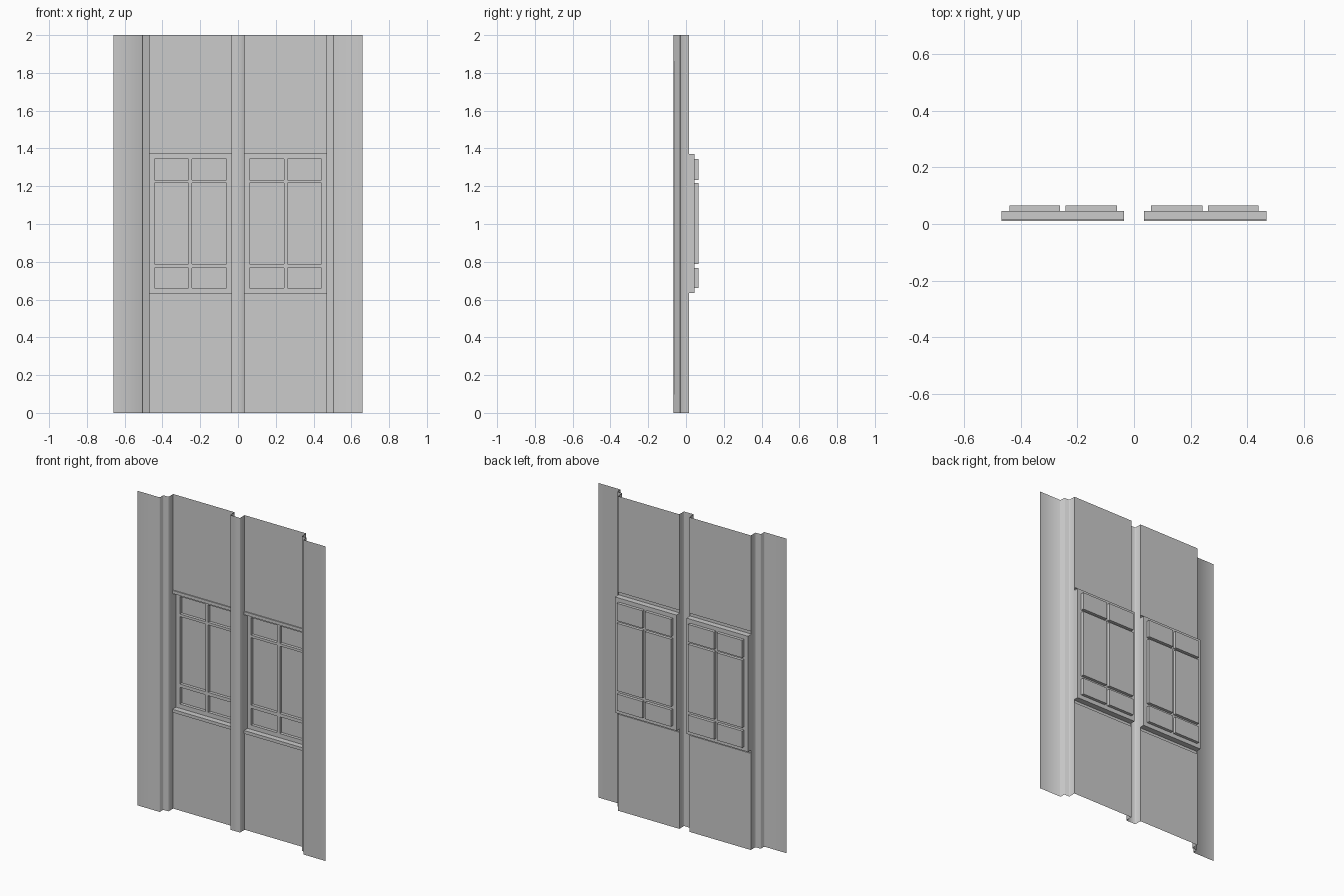
import bpy, bmesh

if "Cube" in bpy.data.objects:
    bpy.data.objects.remove(bpy.data.objects["Cube"])

HEIGHT = 2.0
WALL_Y, STEP_Y, FRONT_Y = 0.017, -0.03, -0.065   # panel, pilaster and outer strip depths
TRIM_Y, FRAME_Y, PANE_Y = 0.010, 0.046, 0.065    # window depths
X_IN, X_OUT, X_STEP, X_END = 0.035, 0.468, 0.505, 0.66
Z_SILL, Z_LOW, Z_HIGH, Z_HEAD = 0.614, 0.634, 1.37, 1.39


def finish(name, bm):
    mesh = bpy.data.meshes.new(name)
    bm.to_mesh(mesh)
    bm.free()
    obj = bpy.data.objects.new(name, mesh)
    bpy.context.collection.objects.link(obj)
    return obj


def upright(name, profile, z0=0.0, z1=HEIGHT, bevel=0.0):
    """Sheet made by raising an open x-y profile from z0 to z1."""
    bm = bmesh.new()
    lo = [bm.verts.new((x, y, z0)) for x, y in profile]
    hi = [bm.verts.new((x, y, z1)) for x, y in profile]
    for i in range(len(profile) - 1):
        bm.faces.new((lo[i], lo[i + 1], hi[i + 1], hi[i])).smooth = bevel > 0
    obj = finish(name, bm)
    if bevel:
        mod = obj.modifiers.new("softened_corners", 'BEVEL')
        mod.width = bevel
        mod.segments = 1
    return obj


def window(name, side):
    """Recessed frame with six deeper panes and its surrounding reveal."""
    xs = sorted(side * x for x in (X_IN, 0.06, 0.243, 0.262, 0.441, X_OUT))
    zs = [Z_LOW, 0.661, 0.767, 0.788, 1.217, 1.233, 1.344, Z_HIGH]
    bm = bmesh.new()
    grid = [[bm.verts.new((x, FRAME_Y, z)) for x in xs] for z in zs]
    panes = []
    for j in range(len(zs) - 1):
        for i in range(len(xs) - 1):
            f = bm.faces.new((grid[j][i], grid[j][i + 1], grid[j + 1][i + 1], grid[j + 1][i]))
            if i % 2 and j % 2:
                panes.append(f)
    rim = [e for e in bm.edges if e.is_boundary]

    # panes pushed backwards
    res = bmesh.ops.extrude_face_region(bm, geom=panes)
    bmesh.ops.translate(bm, vec=(0, PANE_Y - FRAME_Y, 0),
                        verts=[v for v in res["geom"] if isinstance(v, bmesh.types.BMVert)])
    bmesh.ops.delete(bm, geom=[f for f in panes if f.is_valid], context='FACES_ONLY')

    # reveal brought forward to the wall
    res = bmesh.ops.extrude_edge_only(bm, edges=rim)
    for v in res["geom"]:
        if isinstance(v, bmesh.types.BMVert):
            v.co.y = TRIM_Y if v.co.z in (min(v.co.z, grid[0][0].co.z), max(v.co.z, grid[-1][0].co.z)) else WALL_Y

    # drop the lines that only split flat frame surfaces, and face the front
    bmesh.ops.recalc_face_normals(bm, faces=bm.faces)
    if max(bm.faces, key=lambda f: f.calc_center_median().y).normal.y > 0:
        bmesh.ops.reverse_faces(bm, faces=bm.faces)
    bmesh.ops.dissolve_limit(bm, angle_limit=0.02, verts=bm.verts, edges=bm.edges)
    return finish(name, bm)


def trim(name, side, z_wall, z_open):
    """Thin raised band joining the wall to the window opening."""
    pts = [(WALL_Y, z_wall), (TRIM_Y, z_wall), (TRIM_Y, z_open)]
    x0, x1 = sorted((side * X_IN, side * X_OUT))
    bm = bmesh.new()
    rows = [[bm.verts.new((x, y, z)) for x in (x0, x1)] for y, z in pts]
    for a, b in zip(rows, rows[1:]):
        quad = (a[0], a[1], b[1], b[0])
        bm.faces.new(quad if z_open > z_wall else quad[::-1])
    return finish(name, bm)


# central pilaster
upright("centre_pilaster", [(-X_IN, WALL_Y), (-X_IN, STEP_Y), (X_IN, STEP_Y), (X_IN, WALL_Y)], bevel=0.003)

for side, label in ((-1, "left"), (1, "right")):
    # outer strip with stepped moulding
    steps = [(X_OUT, WALL_Y), (X_OUT, STEP_Y), (X_STEP, STEP_Y), (X_STEP, FRONT_Y), (X_END, FRONT_Y)]
    steps = [(side * x, y) for x, y in steps][::side]
    upright(label + "_outer_strip", steps, bevel=0.003)

    # wall panels above and below the window
    span = [(side * X_IN, WALL_Y), (side * X_OUT, WALL_Y)][::side]
    upright(label + "_lower_panel", span, 0.0, Z_SILL)
    upright(label + "_upper_panel", span, Z_HEAD, HEIGHT)

    # window with sill and head trims
    window(label + "_window", side)
    trim(label + "_sill_trim", side, Z_SILL, Z_LOW)
    trim(label + "_head_trim", side, Z_HEAD, Z_HIGH)
